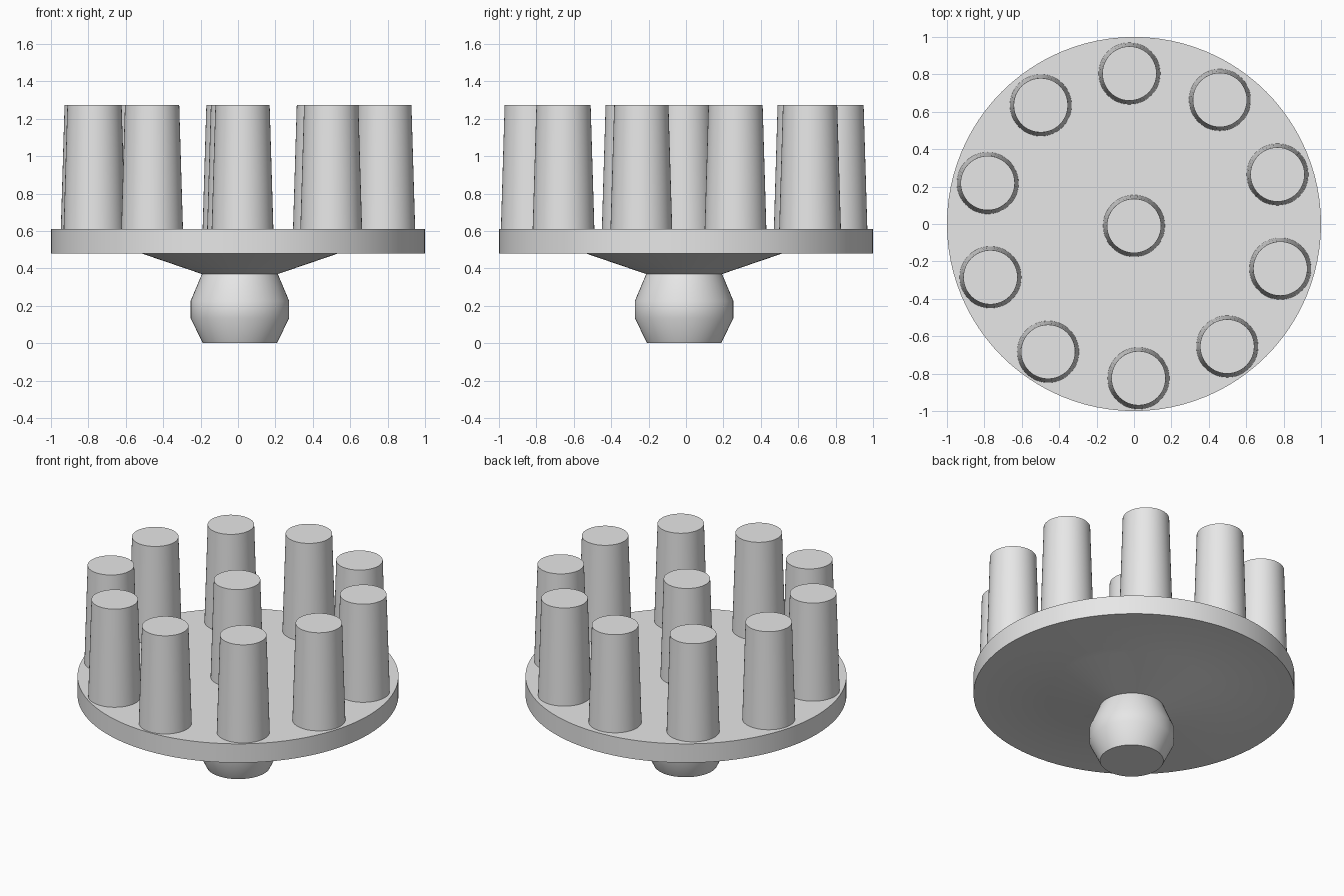
import bpy, bmesh, math

cube = bpy.data.objects.get("Cube")
if cube:
    bpy.data.objects.remove(cube, do_unlink=True)

grey = bpy.data.materials.new("plain_grey")
grey.use_nodes = True
grey.diffuse_color = (0.8, 0.8, 0.8, 1)
grey.node_tree.nodes["Principled BSDF"].inputs["Base Color"].default_value = (0.8, 0.8, 0.8, 1)


def lathe(name, profile, segments, location=(0, 0, 0)):
    """Closed turned solid; profile rows are (radius, z, centre offset)."""
    bm = bmesh.new()
    rings = []
    for r, z, off in profile:
        angles = [2 * math.pi * i / segments for i in range(segments)]
        rings.append([bm.verts.new((off + r * math.cos(a), -off + r * math.sin(a), z))
                      for a in angles])
    for low, high in zip(rings, rings[1:]):
        for i in range(segments):
            j = (i + 1) % segments
            bm.faces.new((low[i], low[j], high[j], high[i]))
    bm.faces.new(rings[0][::-1])
    bm.faces.new(rings[-1])
    mesh = bpy.data.meshes.new(name)
    bm.to_mesh(mesh)
    bm.free()
    mesh.materials.append(grey)
    obj = bpy.data.objects.new(name, mesh)
    obj.location = location
    bpy.context.collection.objects.link(obj)
    bpy.ops.object.select_all(action="DESELECT")
    obj.select_set(True)
    bpy.context.view_layer.objects.active = obj
    bpy.ops.object.shade_smooth_by_angle(angle=math.radians(30))
    return obj


# Rounded knob underneath
SHIFT = 0.01
lathe("knob", [(0.198, 0, SHIFT), (0.264, 0.135, SHIFT),
               (0.264, 0.225, SHIFT), (0.203, 0.37, SHIFT)], 48)

# Round plate with a shallow cone flaring out of the knob
lathe("plate", [(0.203, 0.37, SHIFT), (0.525, 0.48, SHIFT),
                (1, 0.48, 0), (1, 0.61, 0)], 96)

# Tapered pegs: one in the middle and a ring of ten
peg = [(0.165, 0, 0), (0.145, 0.665, 0)]
lathe("middle_peg", peg, 48, (0, -0.01, 0.61))
for k in range(10):
    a = math.radians(19.7 + 36 * k)
    lathe(f"ring_peg_{k + 1}", peg, 48,
          (0.815 * math.cos(a), -0.01 + 0.815 * math.sin(a), 0.61))
